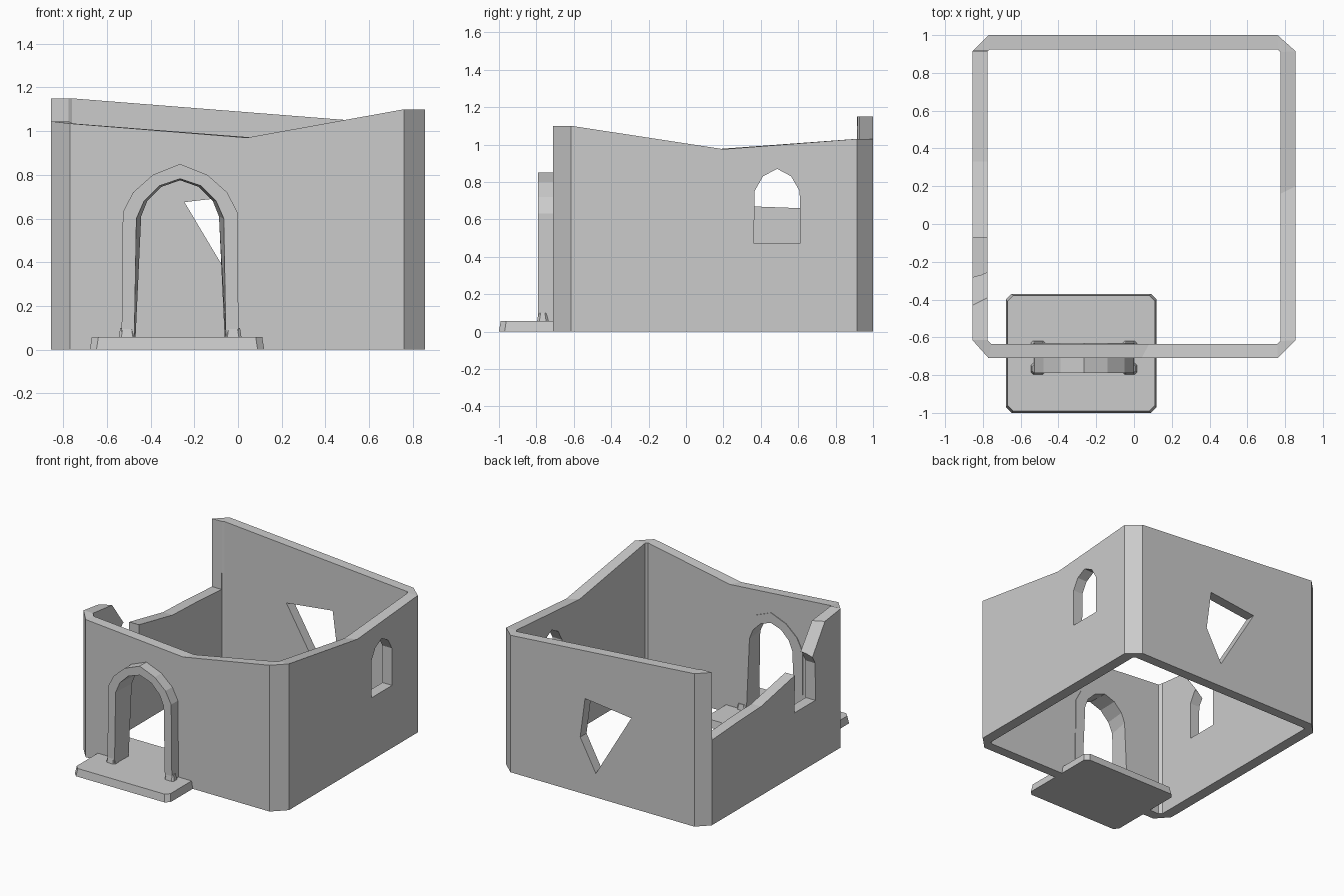
import bpy, bmesh

if "Cube" in bpy.data.objects:
    bpy.data.objects.remove(bpy.data.objects["Cube"])


def make_object(name, bm):
    bmesh.ops.recalc_face_normals(bm, faces=bm.faces)
    me = bpy.data.meshes.new(name)
    bm.to_mesh(me)
    bm.free()
    ob = bpy.data.objects.new(name, me)
    bpy.context.collection.objects.link(ob)
    return ob


def loft(name, loops, closed_ring=False):
    """Join equal-length closed loops; cap the ends or close into a ring."""
    bm = bmesh.new()
    vs = [[bm.verts.new(p) for p in lp] for lp in loops]
    n = len(loops[0])
    pairs = list(zip(vs, vs[1:]))
    if closed_ring:
        pairs.append((vs[-1], vs[0]))
    else:
        bm.faces.new(vs[0])
        bm.faces.new(vs[-1])
    for a, b in pairs:
        for i in range(n):
            j = (i + 1) % n
            bm.faces.new((a[i], a[j], b[j], b[i]))
    return make_object(name, bm)


def prism(name, profile, axis, lo, hi):
    """Extrude a 2D (horizontal, z) profile along x or y."""
    put = (lambda h, z, d: (d, h, z)) if axis == 'x' else (lambda h, z, d: (h, d, z))
    return loft(name, [[put(h, z, d) for h, z in profile] for d in (lo, hi)])


def cut(target, cutter):
    cutter.hide_render = True
    mod = target.modifiers.new("cut", 'BOOLEAN')
    mod.operation = 'DIFFERENCE'
    mod.solver = 'EXACT'
    mod.object = cutter
    bpy.context.view_layer.objects.active = target
    bpy.ops.object.modifier_apply(modifier=mod.name)
    bpy.data.objects.remove(cutter)


# Ruined walls: stations around the footprint (outer xy, inner xy, top z)
XO, XI = 0.855, 0.775
stations = [
    ((-0.77, -0.71), (-0.755, -0.635), 1.035),
    ((0.04, -0.71), (0.08, -0.635), 0.97),
    ((0.76, -0.71), (0.76, -0.635), 1.10),
    ((XO, -0.615), (XI, -0.62), 1.10),
    ((XO, 0.20), (XI, 0.16), 0.975),
    ((XO, 0.915), (XI, 0.91), 1.03),
    ((0.76, 1.0), (0.76, 0.925), 1.03),
    ((-0.77, 1.0), (-0.76, 0.925), 1.15),
    ((-XO, 0.915), (-XI, 0.916), 1.15),
    ((-XO, 0.913), (-XI, 0.913), 0.64),
    ((-XO, 0.60), (-XI, 0.60), 0.66),
    ((-XO, 0.33), (-XI, 0.33), 0.67),
    ((-XO, -0.07), (-XI, -0.07), 0.75),
    ((-XO, -0.28), (-XI, -0.23), 0.805),
    ((-XO, -0.43), (-XI, -0.39), 1.02),
    ((-XO, -0.615), (-XI, -0.615), 1.045),
]
walls = loft("ruined_walls",
             [[(*o, 0), (*o, z), (*i, z), (*i, 0)] for o, i, z in stations], True)

# Arched windows in the side walls (the left one is broken open)
half_window = [(0.123, 0.47), (0.121, 0.75), (0.075, 0.83), (0.0, 0.87)]
window = half_window + [(-h, z) for h, z in half_window[-2::-1]]
for yc, lo, hi in ((0.487, 0.6, 1.0), (-0.193, -1.0, -0.6)):
    cut(walls, prism("window_cutter", [(yc + h, z) for h, z in window], 'x', lo, hi))

# Jagged hole in the back wall
cut(walls, prism("hole_cutter",
                 [(0.14, 0.72), (-0.245, 0.675), (0.05, 0.18), (0.18, 0.42)], 'y', 0.8, 1.1))

# Doorway
XC = -0.265
outer_half = [(0.268, 0.03), (0.262, 0.63), (0.215, 0.72), (0.125, 0.80), (0.0, 0.85)]
front_half = [(0.210, 0.03), (0.200, 0.60), (0.165, 0.68), (0.095, 0.75), (0.0, 0.782)]
back_half = [(0.205, 0.03), (0.178, 0.61), (0.150, 0.68), (0.085, 0.745), (0.0, 0.775)]


def both(half):
    return [(XC - h, z) for h, z in half] + [(XC + h, z) for h, z in half[-2::-1]]


cut(walls, prism("door_cutter", both([(h + 0.025, z if z > 0.1 else -0.1) for h, z in front_half]),
                 'y', -0.8, -0.5))

# Stone door frame swept around the arch
loft("door_frame", [[(o[0], -0.79, o[1]), (o[0], -0.63, o[1]),
                     (b[0], -0.63, b[1]), (f[0], -0.79, f[1])]
                    for o, f, b in zip(both(outer_half), both(front_half), both(back_half))])


def tapered_block(name, x, y, z, chamfer, inset):
    """Chamfer-cornered block that narrows to its top."""
    loops = []
    for zz, s in zip(z, (0, inset)):
        x0, x1, y0, y1 = x[0] + s, x[1] - s, y[0] + s, y[1] - s
        c = chamfer
        loops.append([(px, py, zz) for px, py in (
            (x0 + c, y0), (x1 - c, y0), (x1, y0 + c), (x1, y1 - c),
            (x1 - c, y1), (x0 + c, y1), (x0, y1 - c), (x0, y0 + c))])
    return loft(name, loops)


# Frame feet
for side, s in (("left", -1), ("right", 1)):
    xs = sorted((XC + s * 0.203, XC + s * 0.282))
    for end, ys in (("front", (-0.797, -0.735)), ("back", (-0.66, -0.617))):
        tapered_block(f"{side}_{end}_foot", xs, ys, (0.05, 0.10), 0.012, 0.008)

# Doorstep slab
tapered_block("doorstep", (-0.678, 0.12), (-1.0, -0.37), (0, 0.057), 0.03, 0.009)
